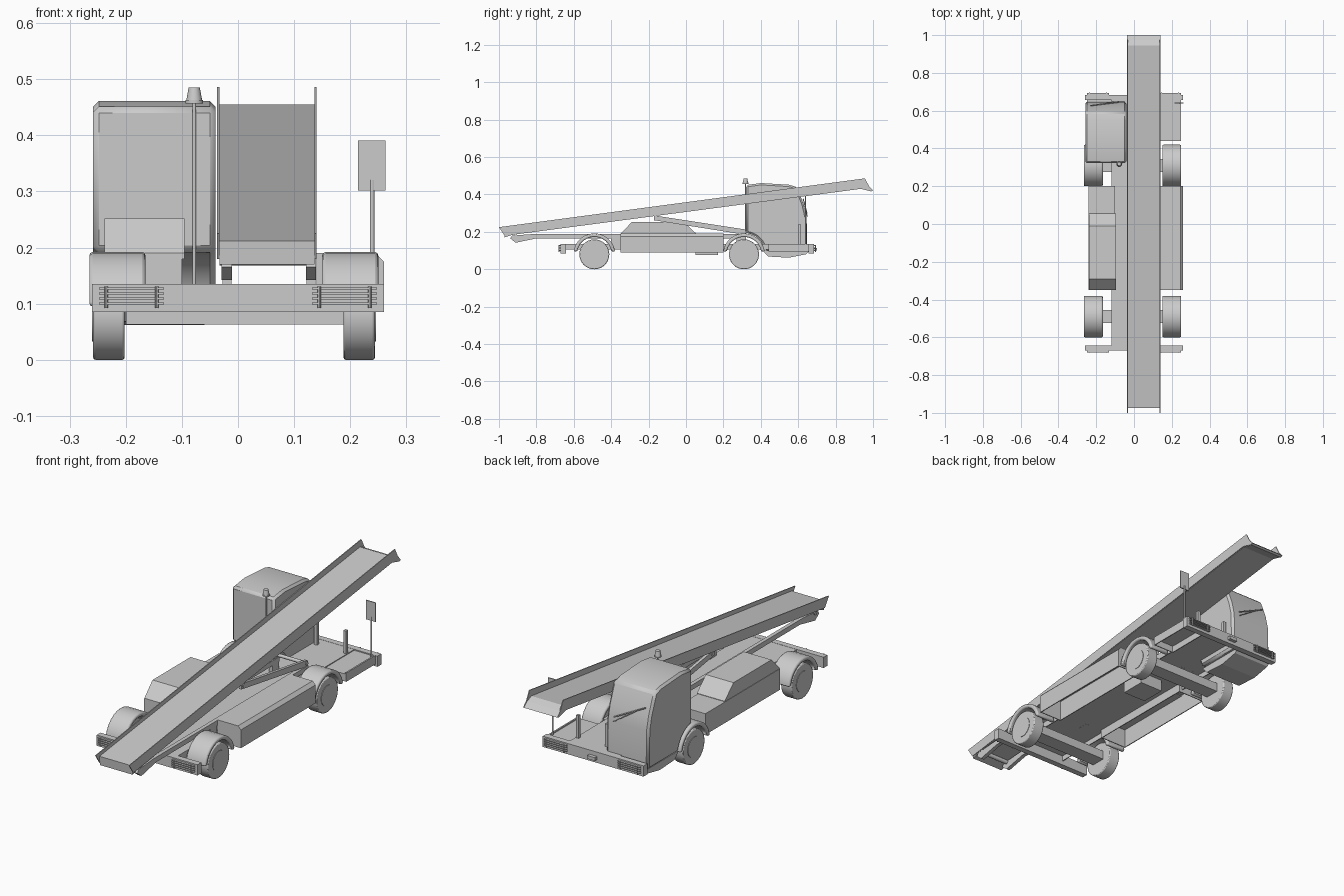
import bpy, bmesh
from math import sin, cos, radians
from mathutils import Vector, Matrix


def finish(name, bm, bevel=0, segs=2, smooth=False, open_bottom=False):
    bmesh.ops.recalc_face_normals(bm, faces=bm.faces[:])
    if open_bottom:
        bm.normal_update()
        bmesh.ops.delete(bm, geom=[f for f in bm.faces if f.normal.z < -0.9], context='FACES')
    me = bpy.data.meshes.new(name)
    bm.to_mesh(me)
    bm.free()
    ob = bpy.data.objects.new(name, me)
    bpy.context.collection.objects.link(ob)
    if open_bottom:
        ob.modifiers.new("wall", 'SOLIDIFY').thickness = 0.006
    if bevel:
        m = ob.modifiers.new("bevel", 'BEVEL')
        m.width, m.segments, m.limit_method = bevel, segs, 'ANGLE'
        m.angle_limit = radians(40)
    if smooth:
        bpy.ops.object.select_all(action='DESELECT')
        ob.select_set(True)
        bpy.context.view_layer.objects.active = ob
        bpy.ops.object.shade_smooth_by_angle(angle=radians(35))
    return ob


def prism(name, pts, a, b, axis='x', **kw):
    """Extrude a (y,z) profile along x, or an (x,z) profile along y."""
    bm = bmesh.new()
    pos = lambda p, t: (t, p[0], p[1]) if axis == 'x' else (p[0], t, p[1])
    lo = [bm.verts.new(pos(p, a)) for p in pts]
    hi = [bm.verts.new(pos(p, b)) for p in pts]
    bm.faces.new(lo)
    bm.faces.new(hi)
    n = len(pts)
    for i in range(n):
        bm.faces.new((lo[i], lo[(i + 1) % n], hi[(i + 1) % n], hi[i]))
    return finish(name, bm, **kw)


def box(name, x0, x1, y0, y1, z0, z1, **kw):
    return prism(name, [(y0, z0), (y1, z0), (y1, z1), (y0, z1)], x0, x1, **kw)


def rod(name, p, q, r1, r2=None, sides=12, **kw):
    p, q = Vector(p), Vector(q)
    d = q - p
    bm = bmesh.new()
    mat = Matrix.Translation((p + q) / 2) @ d.to_track_quat('Z', 'Y').to_matrix().to_4x4()
    bmesh.ops.create_cone(bm, cap_ends=True, segments=sides, radius1=r1,
                          radius2=r1 if r2 is None else r2, depth=d.length, matrix=mat)
    return finish(name, bm, smooth=True, **kw)


def arc(cy, cz, r, a0, a1, n=12):
    return [(cy + r * cos(radians(a0 + (a1 - a0) * i / n)),
             cz + r * sin(radians(a0 + (a1 - a0) * i / n))) for i in range(n + 1)]


# Chassis, deck and end bumpers
box("chassis_deck", -0.12, 0.14, -0.65, 0.66, 0.105, 0.134, open_bottom=True)
box("front_right_deck", 0.14, 0.25, 0.44, 0.66, 0.095, 0.13, open_bottom=True)
box("deck_edge_lip", 0.243, 0.25, 0.44, 0.655, 0.128, 0.136)
box("underside_tray", -0.02, 0.1, 0.05, 0.17, 0.075, 0.13)
box("front_tow_hitch", -0.02, 0.02, 0.675, 0.7, 0.1, 0.115)
for end, s, y in (("rear", -1, -0.656), ("front", 1, 0.67)):
    box(end + "_bumper", -0.26, 0.26, y - 0.014, y + 0.014, 0.085, 0.135)
    # Slatted lamp guards
    for x in (-0.19, 0.19):
        f = y + s * 0.018
        for i in range(4):
            z = 0.1 + i * 0.009
            box(end + "_lamp_slat", x - 0.058, x + 0.058, f - 0.006, f + 0.006, z - 0.0018, z + 0.0018)
        for dx in (-0.045, 0.045):
            rod(end + "_lamp_bar", (x + dx, f + s * 0.005, 0.092), (x + dx, f + s * 0.005, 0.131), 0.003, sides=8)

# Wheels, axles and arched fenders
for y in (-0.49, 0.31):
    box("axle_beam", -0.2, 0.19, y - 0.035, y + 0.035, 0.063, 0.105)
    for s, xi, xo in ((-1, -0.202, -0.258), (1, 0.188, 0.244)):
        rod("tyre", (xi, y, 0.08), (xo, y, 0.08), 0.08, sides=40, bevel=0.004)
        rod("hub", (xo, y, 0.08), (xo + s * 0.002, y, 0.08), 0.047, sides=32)
        outer, inner = arc(y, 0.08, 0.112, 12, 168), arc(y, 0.08, 0.093, 168, 12)
        profile = outer + [(y - 0.11, 0.095), (y - 0.095, 0.095)] + inner + [(y + 0.095, 0.095), (y + 0.11, 0.095)]
        fx = (-0.265, -0.165) if s < 0 else (0.15, 0.25)
        prism("fender", profile, *fx, bevel=0.006, smooth=True)

# Side bodies: chamfered right box, left box with raised engine cover
prism("right_side_body", [(0.14, 0.09), (0.26, 0.09), (0.26, 0.175), (0.245, 0.19), (0.14, 0.19)],
      -0.35, 0.2, axis='y', open_bottom=True)
prism("left_side_body", [(-0.24, 0.09), (-0.1, 0.09), (-0.1, 0.188), (-0.24, 0.188)],
      -0.35, 0.2, axis='y', open_bottom=True)
prism("engine_cover", [(-0.35, 0.18), (0.055, 0.18), (0.055, 0.19), (-0.01, 0.252), (-0.29, 0.252), (-0.35, 0.19)],
      -0.238, -0.095)

# Cab with wheel arch cut into its lower rear corner
cab = arc(0.31, 0.08, 0.114, 10, 84, 8) + [(0.322, 0.45), (0.4, 0.461), (0.55, 0.452), (0.592, 0.44),
      (0.605, 0.41), (0.63, 0.345), (0.645, 0.28), (0.648, 0.1)]
prism("cab", cab, -0.258, -0.04, bevel=0.01, segs=1, smooth=True)
prism("cab_floor_step", [(0.41, 0.1), (0.44, 0.068), (0.55, 0.062), (0.64, 0.08), (0.66, 0.1)],
      -0.25, -0.06)
rod("wiper_arm", (-0.23, 0.627, 0.375), (-0.08, 0.646, 0.3), 0.003, sides=8)
rod("wiper_blade", (-0.2, 0.632, 0.36), (-0.08, 0.649, 0.28), 0.002, sides=8)

# Beacon on its pole behind the cab
rod("beacon_pole", (-0.078, 0.318, 0.13), (-0.078, 0.318, 0.46), 0.003)
rod("beacon_base", (-0.078, 0.318, 0.457), (-0.078, 0.318, 0.463), 0.016, sides=20)
rod("beacon_lamp", (-0.078, 0.318, 0.463), (-0.078, 0.318, 0.485), 0.014, 0.01, sides=20)

# Marker plate on its pole, front right corner
rod("marker_pole", (0.239, 0.64, 0.13), (0.239, 0.64, 0.32), 0.004)
box("marker_plate", 0.214, 0.263, 0.637, 0.642, 0.302, 0.391)

# Conveyor: two side rails and the belt bed between them
rail = [(-1, 0.225), (-0.97, 0.18), (-0.93, 0.185), (0.935, 0.432), (0.99, 0.417), (1, 0.422),
        (0.978, 0.445), (0.957, 0.486)]
prism("conveyor_rail_left", rail, -0.037, -0.033)
prism("conveyor_rail_right", rail, 0.136, 0.14)
belt = [(-0.973, 0.212), (-0.97, 0.17), (-0.93, 0.184), (0.935, 0.43), (0.99, 0.416), (1, 0.421),
        (0.975, 0.442), (0.945, 0.455)]
prism("conveyor_belt", belt, -0.033, 0.136)

# Lower conveyor frame, lift arms and rests
frame = [(-0.94, 0.165), (-0.91, 0.142), (-0.8, 0.165), (0.32, 0.165), (0.32, 0.188), (-0.82, 0.188), (-0.93, 0.18)]
arm = [(-0.17, 0.262), (0.3, 0.187), (0.325, 0.195), (0.315, 0.213), (-0.14, 0.283), (-0.17, 0.287)]
for x in (-0.02, 0.13):
    prism("lower_frame_bar", frame, x - 0.009, x + 0.009)
    prism("lift_arm", arm, x - 0.007, x + 0.007)
    box("frame_mount", x - 0.008, x + 0.008, 0.27, 0.32, 0.13, 0.17)
    box("frame_mount", x - 0.008, x + 0.008, -0.4, -0.35, 0.13, 0.17)
    box("conveyor_rest", x - 0.007, x + 0.007, 0.6, 0.615, 0.13, 0.24)
rod("arm_pivot", (-0.03, 0.31, 0.2), (0.14, 0.31, 0.2), 0.008)
rod("arm_top_pivot", (-0.03, -0.155, 0.275), (0.14, -0.155, 0.275), 0.008)
rod("tail_pivot", (-0.033, -0.91, 0.178), (0.136, -0.91, 0.178), 0.01)
